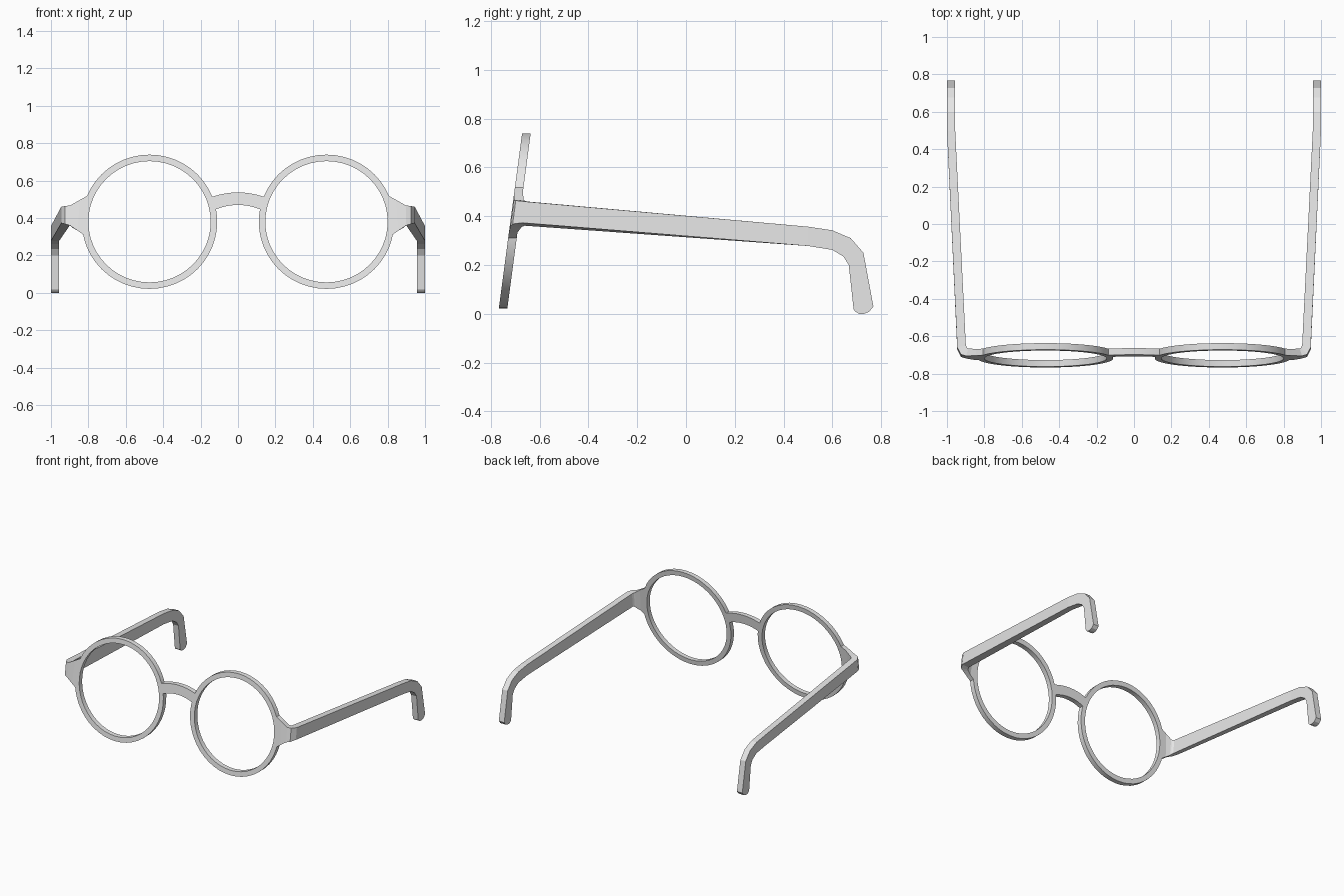
import bpy, bmesh, math
from mathutils import Vector

cube = bpy.data.objects.get("Cube")
if cube:
    bpy.data.objects.remove(cube, do_unlink=True)

grey = bpy.data.materials.new("frame_grey")
grey.use_nodes = True
grey.diffuse_color = (0.8, 0.8, 0.8, 1)
grey.node_tree.nodes["Principled BSDF"].inputs["Base Color"].default_value = (0.8, 0.8, 0.8, 1)

SLOPE = 0.133          # backward lean of the front, y per z
MID_Z = 0.38           # lens centre height
LENS_X = 0.473
OUTER, INNER = 0.362, 0.327
HALF = 0.0175          # half thickness of the front


def plane_y(z, side):
    """Depth of the leaning front: side -1 is the front face, 1 the back."""
    return -0.702 + SLOPE * (z - MID_Z) + side * HALF


def loft(name, sections, closed=False, smooth=False):
    """Skin a list of four-cornered cross-sections."""
    bm = bmesh.new()
    rings = [[bm.verts.new(p) for p in s] for s in sections]
    n = len(rings)
    for i in range(n if closed else n - 1):
        a, b = rings[i], rings[(i + 1) % n]
        for k in range(4):
            m = (k + 1) % 4
            bm.faces.new((a[k], a[m], b[m], b[k]))
    if not closed:
        bm.faces.new(rings[0])
        bm.faces.new(rings[-1])
    bmesh.ops.recalc_face_normals(bm, faces=bm.faces)
    mesh = bpy.data.meshes.new(name)
    bm.to_mesh(mesh)
    bm.free()
    mesh.materials.append(grey)
    obj = bpy.data.objects.new(name, mesh)
    bpy.context.collection.objects.link(obj)
    if smooth:
        bpy.ops.object.select_all(action='DESELECT')
        obj.select_set(True)
        bpy.context.view_layer.objects.active = obj
        bpy.ops.object.shade_smooth_by_angle(angle=math.radians(30))
    return obj


def front_section(xa, za, xb, zb):
    """Cross-section of the leaning front between two outline points."""
    return [(xa, plane_y(za, -1), za), (xb, plane_y(zb, -1), zb),
            (xb, plane_y(zb, 1), zb), (xa, plane_y(za, 1), za)]


# Round lens rims
def rim(name, cx):
    lean = math.cos(math.atan(SLOPE))
    sections = []
    for i in range(48):
        t = math.tau * i / 48
        c, s = math.cos(t), math.sin(t) * lean
        sections.append(front_section(cx + OUTER * c, MID_Z + OUTER * s,
                                      cx + INNER * c, MID_Z + INNER * s))
    loft(name, sections, closed=True, smooth=True)


# Arched nose bridge
def bridge():
    sections = []
    for i in range(13):
        u = -1 + i / 6
        sections.append(front_section(0.142 * u, 0.537 - 0.025 * u * u,
                                      0.122 * u, 0.47 - 0.025 * u * u))
    loft("nose_bridge", sections, smooth=True)


# Hinge end piece flowing into the temple arm and ear hook
def arm(name, side):
    sections = [front_section(0.80, 0.522, 0.826, 0.31),
                front_section(0.845, 0.497, 0.858, 0.333)]
    # Rounded corner: outer x, outer y, inner x, inner y, top, bottom
    for xo, yo, xi, yi, top, bot in [
            (0.898, -0.712, 0.885, -0.672, 0.467, 0.36),
            (0.925, -0.704, 0.892, -0.668, 0.464, 0.368),
            (0.945, -0.665, 0.899, -0.655, 0.460, 0.373)]:
        lean = SLOPE * (top - bot) / 2
        sections.append([(xo, yo + lean, top), (xo, yo - lean, bot),
                         (xi, yi - lean, bot - 0.012), (xi, yi + lean, top)])
    # Arm and hook: upper y, z and lower y, z
    for ty, tz, by, bz in [
            (0.50, 0.357, 0.50, 0.278), (0.60, 0.342, 0.60, 0.262),
            (0.675, 0.31, 0.645, 0.235), (0.727, 0.25, 0.667, 0.20),
            (0.768, 0.03, 0.687, 0.018), (0.75, 0.008, 0.695, 0.008),
            (0.73, 0.0, 0.71, 0.0)]:
        sections.append([(1.0, ty, tz), (1.0, by, bz),
                         (0.956, by, bz), (0.956, ty, tz)])
    sections = [[Vector((side * x, y, z)) for x, y, z in s] for s in sections]
    loft(name, sections)


for label, side in (("left", 1), ("right", -1)):
    rim(label + "_lens_rim", side * LENS_X)
    arm(label + "_temple_arm", side)
bridge()
